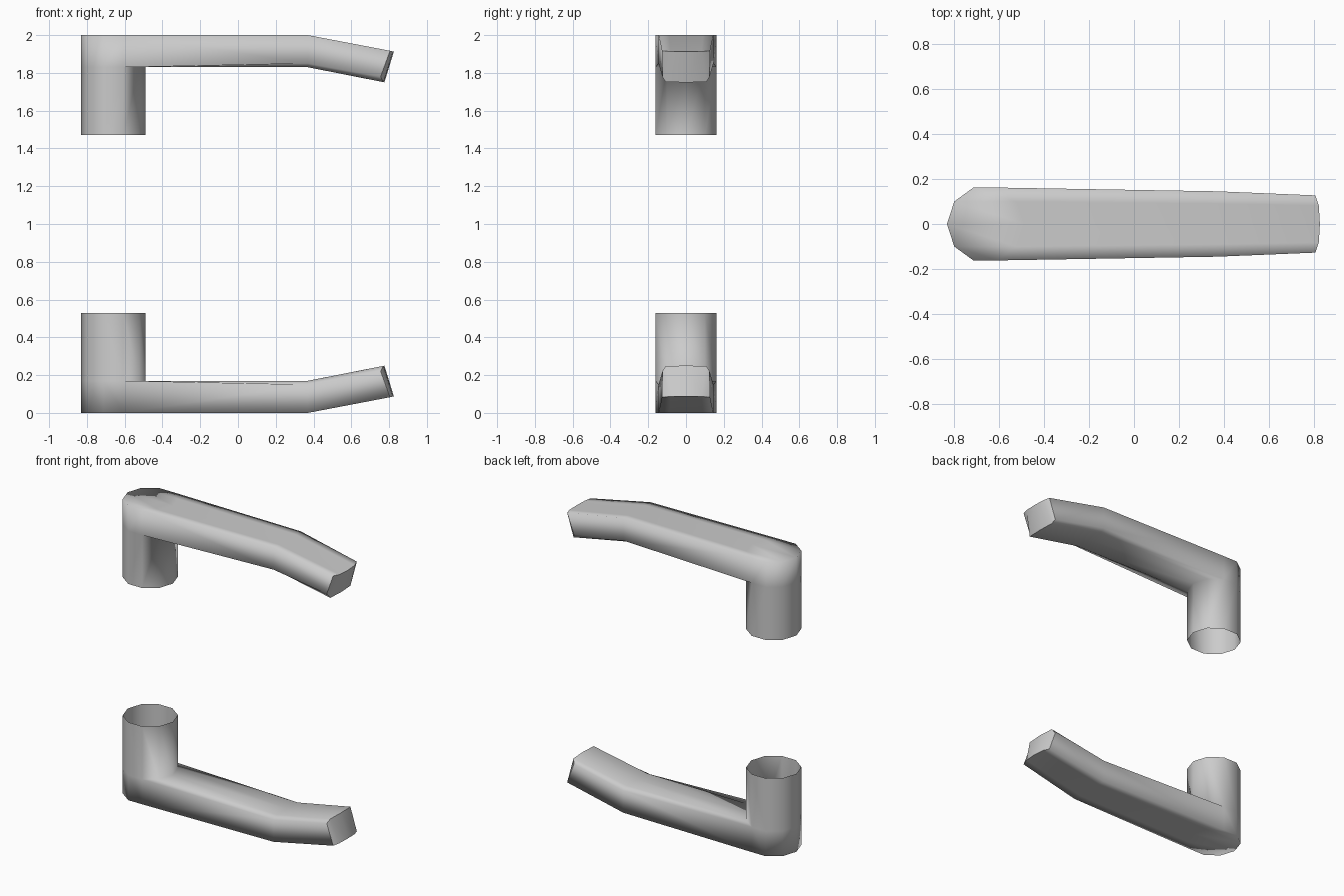
import bpy, bmesh, math

if "Cube" in bpy.data.objects:
    bpy.data.objects.remove(bpy.data.objects["Cube"])

CX, R = -0.66, 0.17
RIGHT, LEFT = [2, 1, 0, 9, 8], [3, 4, 5, 6, 7]   # decagon corners, front/back halves


def lever_handle(name, flip):
    bm = bmesh.new()

    def vert(x, y, z):
        return bm.verts.new((x, y, 2 - z if flip else z))

    def ring(z):
        return [vert(CX + R * math.cos(k * math.pi / 5), R * math.sin(k * math.pi / 5), z)
                for k in range(10)]

    def strips(a, b):
        return [bm.faces.new((a[i], a[i + 1], b[i + 1], b[i])) for i in range(len(a) - 1)]

    # open neck tube
    rim, mid, top = ring(1.47), ring(1.83), ring(2.0)
    strips(rim + rim[:1], mid + mid[:1])
    back = [2] + LEFT + [8]
    strips([mid[k] for k in back], [top[k] for k in back])

    # grip stations: five columns across, rounded tip, chamfered inner edges
    def station(x, z, outer, inner, bulge, chamfer):
        cols = [(outer, 1, chamfer), (inner, 0.25, 0), (0, 0, 0),
                (-inner, 0.25, 0), (-outer, 1, chamfer)]
        return [vert(x - bulge * f, y, z + 0.25 * bulge * f + c) for y, f, c in cols]

    tops = [[top[k] for k in LEFT], [top[k] for k in RIGHT],
            station(0.37, 2.0, 0.145, 0.09, 0, 0),
            station(0.825, 1.912, 0.127, 0.082, 0.02, 0)]
    lows = [[mid[k] for k in RIGHT],
            station(0.37, 1.83, 0.145, 0.11, 0, 0.02),
            station(0.775, 1.75, 0.125, 0.108, 0.02, 0.025)]
    for a, b in zip(tops, tops[1:]):
        strips(a, b)
    for i in range(2):
        strips(lows[i], lows[i + 1])
        for c in (0, 4):
            bm.faces.new((tops[i + 1][c], tops[i + 2][c], lows[i + 1][c], lows[i][c]))
    tip = strips(tops[-1], lows[-1])

    bmesh.ops.recalc_face_normals(bm, faces=bm.faces)
    for f in bm.faces:
        f.smooth = True
    # crisp edge around the tip
    for f in tip:
        for e in f.edges:
            if any(g not in tip for g in e.link_faces):
                e.smooth = False
    me = bpy.data.meshes.new(name)
    bm.to_mesh(me)
    bm.free()
    bpy.context.collection.objects.link(bpy.data.objects.new(name, me))


lever_handle("upper_lever_handle", False)
lever_handle("lower_lever_handle", True)
